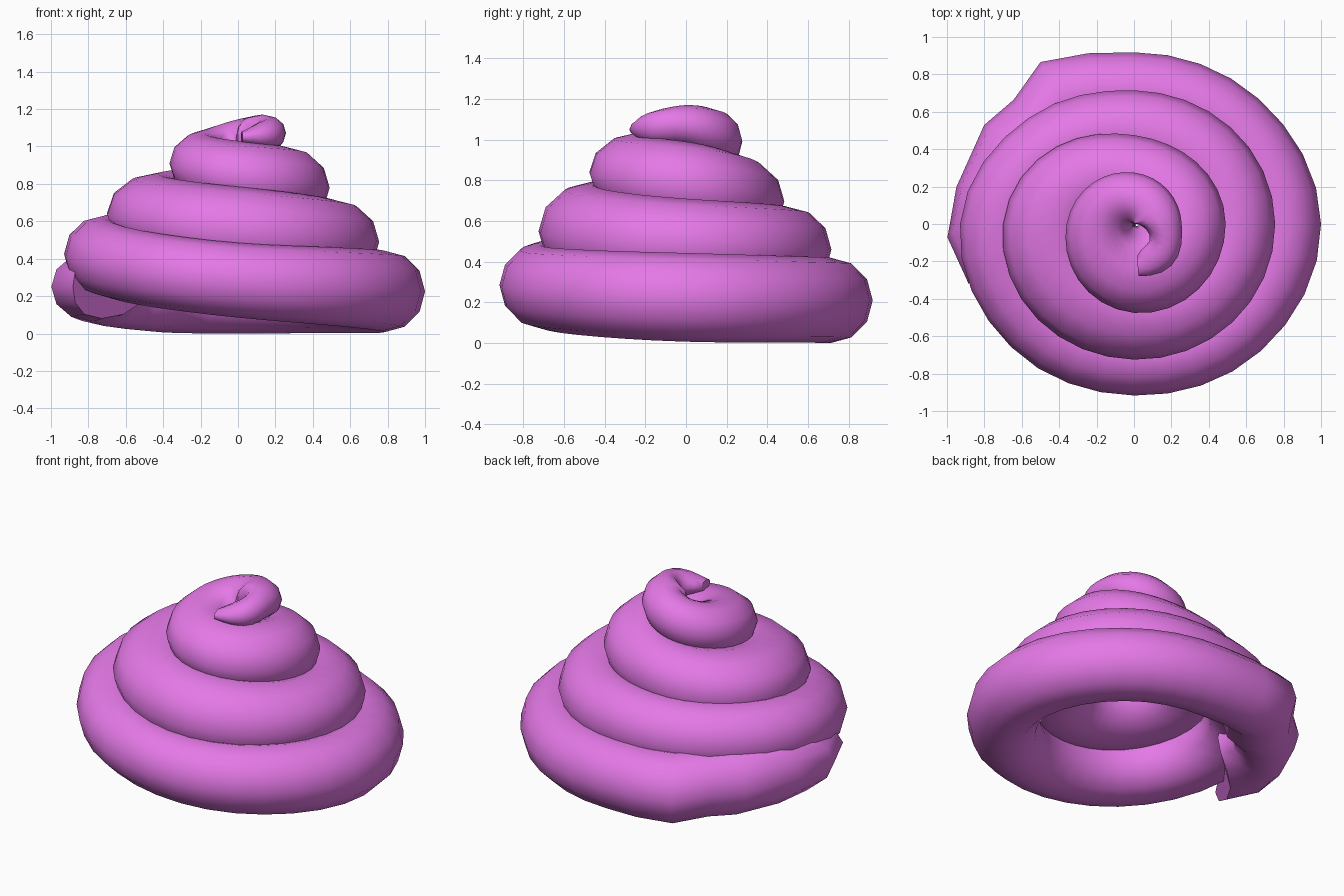
import bpy, bmesh, math

if "Cube" in bpy.data.objects:
    bpy.data.objects.remove(bpy.data.objects["Cube"])

# Coil keys: sweep angle (0 = left, clockwise from above), outer radius, centre height,
# vertical tube radius, width ratio
KEYS = [
    (0, 0.94, 0.25, 0.17, 1.25), (11, 1.00, 0.25, 0.185, 1.15), (22, 0.97, 0.24, 0.20, 1.0),
    (37, 0.96, 0.23, 0.205, 1.0), (46, 0.925, 0.22, 0.205, 1.0), (60, 1.00, 0.215, 0.21, 1.05),
    (75, 0.945, 0.21, 0.21, 1.0), (90, 0.918, 0.21, 0.21, 1.0),
    (135, 0.945, 0.215, 0.212, 1.0), (180, 1.00, 0.225, 0.218, 1.0), (225, 0.96, 0.25, 0.21, 1.0),
    (270, 0.917, 0.285, 0.20, 1.0), (315, 0.93, 0.35, 0.20, 1.0), (360, 0.93, 0.425, 0.205, 1.05),
    (405, 0.80, 0.45, 0.205, 1.05), (450, 0.715, 0.46, 0.21, 1.05), (540, 0.755, 0.49, 0.22, 1.1),
    (630, 0.725, 0.55, 0.235, 1.1), (720, 0.70, 0.645, 0.213, 1.3), (810, 0.475, 0.705, 0.21, 1.1),
    (900, 0.49, 0.78, 0.21, 1.1), (990, 0.475, 0.84, 0.19, 1.25), (1080, 0.36, 0.92, 0.16, 1.15),
    (1170, 0.275, 1.00, 0.145, 1.0), (1260, 0.255, 1.07, 0.10, 1.2), (1308, 0.30, 1.06, 0.08, 1.1),
    (1345, 0.28, 1.05, 0.03, 1.8),
]
SIDES = 12
STEP = 12


def slope(i, c):
    a, b = KEYS[max(i - 1, 0)], KEYS[min(i + 1, len(KEYS) - 1)]
    return (b[c] - a[c]) / (b[0] - a[0])


def sample(i, t, c):
    """Cubic interpolation of column c between keys i and i+1."""
    p, q = KEYS[i], KEYS[i + 1]
    d = q[0] - p[0]
    h = t * t * (3 - 2 * t)
    return (p[c] * (1 - h) + q[c] * h + d * slope(i, c) * t * (1 - t) ** 2
            - d * slope(i + 1, c) * t * t * (1 - t))


# Stations along the spiral
stations = []
for i in range(len(KEYS) - 1):
    span = KEYS[i + 1][0] - KEYS[i][0]
    n = max(1, round(span / STEP))
    for k in range(n):
        t = k / n
        stations.append((KEYS[i][0] + t * span,) + tuple(sample(i, t, c) for c in (1, 2, 3, 4)))
stations.append(KEYS[-1])

# Swept coil; the first sections are skewed so the lower end is cut diagonally
bm = bmesh.new()
rings = []
for angle, outer, z, r, wide in stations:
    skew = 20 * max(0, 1 - angle / 45)
    ring = []
    for s in range(SIDES):
        b = 2 * math.pi * s / SIDES
        c = math.cos(b)
        a = math.radians(180 - angle + skew * c)
        rad = outer - r * wide * (1 - c)
        ring.append(bm.verts.new((rad * math.cos(a), rad * math.sin(a),
                                  max(0, z + r * math.sin(b)))))
    rings.append(ring)
for p, q in zip(rings, rings[1:]):
    for s in range(SIDES):
        n = (s + 1) % SIDES
        bm.faces.new((p[s], p[n], q[n], q[s]))
bm.faces.new(rings[0])
bm.faces.new(rings[-1])
bmesh.ops.recalc_face_normals(bm, faces=bm.faces)

mesh = bpy.data.meshes.new("swirl_coil")
bm.to_mesh(mesh)
bm.free()
coil = bpy.data.objects.new("swirl_coil", mesh)
bpy.context.collection.objects.link(coil)

# Pink surface
pink = bpy.data.materials.new("pink")
pink.diffuse_color = (0.78, 0.19, 0.80, 1)
pink.use_nodes = True
pink.node_tree.nodes["Principled BSDF"].inputs["Base Color"].default_value = pink.diffuse_color
mesh.materials.append(pink)

bpy.context.view_layer.objects.active = coil
coil.select_set(True)
bpy.ops.object.shade_smooth_by_angle(angle=math.radians(50))
